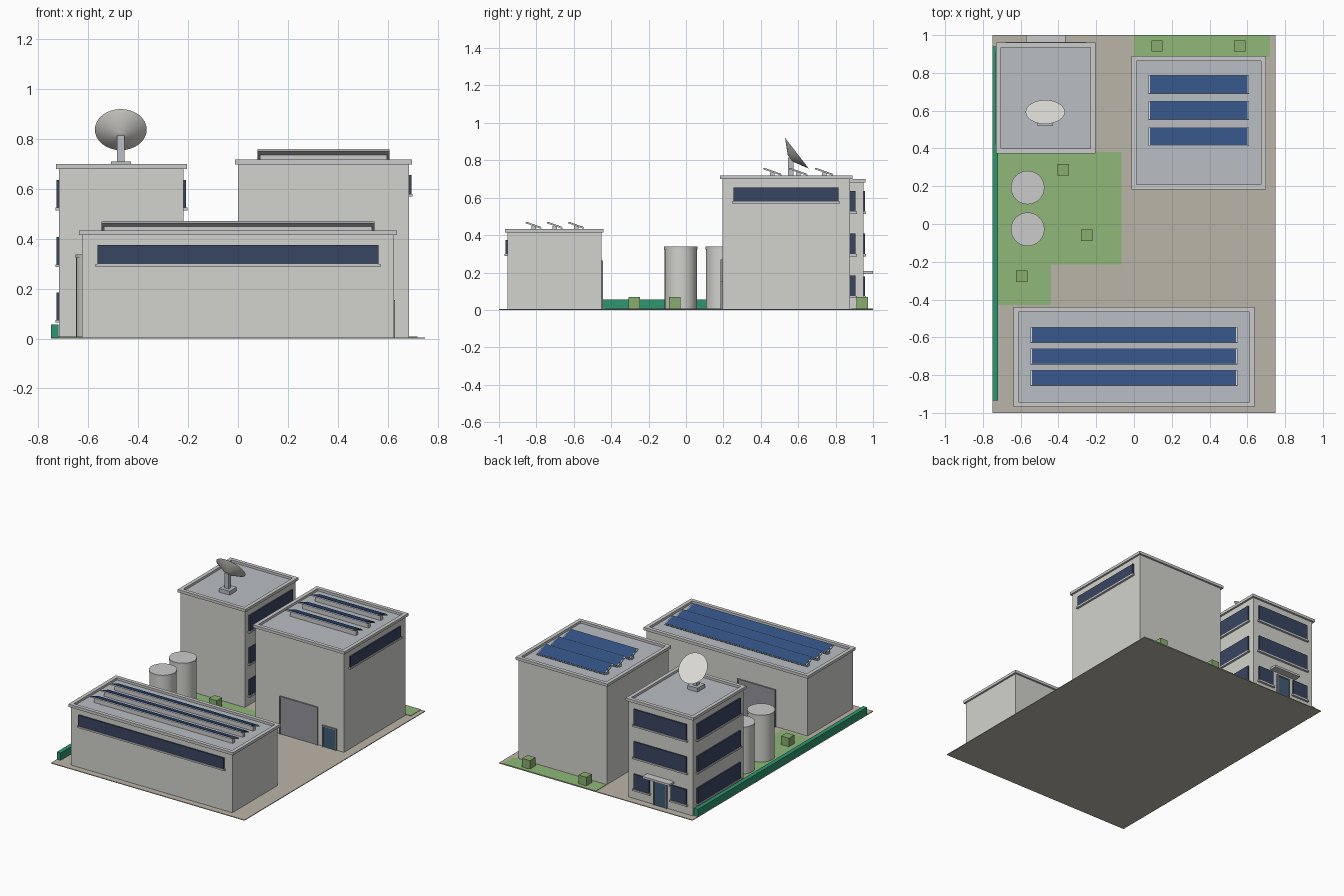
import bpy, bmesh, math
from mathutils import Matrix, Vector

if "Cube" in bpy.data.objects:
    bpy.data.objects.remove(bpy.data.objects["Cube"])

COL = {
    "paving": (0.50, 0.46, 0.39, 1), "grass": (0.28, 0.48, 0.19, 1),
    "bush": (0.25, 0.42, 0.16, 1), "hedge": (0.03, 0.30, 0.16, 1),
    "wall": (0.65, 0.65, 0.61, 1), "roof": (0.49, 0.52, 0.56, 1),
    "glass": (0.04, 0.06, 0.12, 1), "solar": (0.03, 0.08, 0.22, 1),
    "door": (0.05, 0.11, 0.18, 1), "shutter": (0.30, 0.30, 0.33, 1),
    "trim": (0.68, 0.68, 0.66, 1), "dish": (0.75, 0.74, 0.69, 1),
}
MATS = {}


def material(key):
    if key not in MATS:
        MATS[key] = bpy.data.materials.new(key)
        MATS[key].diffuse_color = COL[key]
    return MATS[key]


def finish(name, bm, col):
    me = bpy.data.meshes.new(name)
    bm.to_mesh(me)
    bm.free()
    ob = bpy.data.objects.new(name, me)
    bpy.context.collection.objects.link(ob)
    me.materials.append(material(col))
    return ob


def boxes(name, col, *ranges):
    """Axis-aligned boxes given as (x0, x1, y0, y1, z0, z1), joined in one mesh."""
    bm = bmesh.new()
    for x0, x1, y0, y1, z0, z1 in ranges:
        m = Matrix.Translation(((x0 + x1) / 2, (y0 + y1) / 2, (z0 + z1) / 2))
        bmesh.ops.create_cube(bm, size=1, matrix=m @ Matrix.Diagonal((x1 - x0, y1 - y0, z1 - z0, 1)))
    return finish(name, bm, col)


def cone(name, col, r1, r2, depth, matrix, segs=32):
    bm = bmesh.new()
    bmesh.ops.create_cone(bm, cap_ends=True, segments=segs, radius1=r1, radius2=r2,
                          depth=depth, matrix=matrix)
    ob = finish(name, bm, col)
    bpy.context.view_layer.objects.active = ob
    ob.select_set(True)
    bpy.ops.object.shade_smooth_by_angle(angle=math.radians(35))
    ob.select_set(False)
    return ob


def building(name, x0, x1, y0, y1, top):
    """Walls, recessed roof and raised parapet ring."""
    o, i, low = 0.013, 0.013, top - 0.019
    boxes(name + "_walls", "wall", (x0, x1, y0, y1, 0.005, low))
    boxes(name + "_roof", "roof", (x0 + i, x1 - i, y0 + i, y1 - i, low - 0.002, low + 0.003))
    boxes(name + "_parapet", "trim",
          (x0 - o, x1 + o, y0 - o, y0 + i, low, top), (x0 - o, x1 + o, y1 - i, y1 + o, low, top),
          (x0 - o, x0 + i, y0 + i, y1 - i, low, top), (x1 - i, x1 + o, y0 + i, y1 - i, low, top))


def wall_part(name, col, axis, side, plane, a, b, z0, z1, out):
    """Slab standing proud of a wall; a..b runs along the wall."""
    p, q = sorted((plane - side * 0.005, plane + side * out))
    boxes(name, col, (p, q, a, b, z0, z1) if axis == "x" else (a, b, p, q, z0, z1))


def window(name, axis, side, plane, a, b, z0, z1):
    wall_part(name + "_glass", "glass", axis, side, plane, a, b, z0, z1, 0.010)
    wall_part(name + "_sill", "trim", axis, side, plane, a - 0.008, b + 0.008, z0 - 0.011, z0, 0.015)


def door(name, col, side, plane, a, b, h):
    f = 0.008
    wall_part(name + "_panel", col, "y", side, plane, a + f, b - f, 0.005, h - f, 0.005)
    for i, (p, q, z) in enumerate(((a, a + f, 0.005), (b - f, b, 0.005), (a + f, b - f, h - f))):
        wall_part(f"{name}_frame_{i}", "shutter", "y", side, plane, p, q, z, h, 0.010)


def solar_row(name, x0, x1, yc, depth, roof, rise):
    """Tilted framed panel, high edge towards the front, on a low rail."""
    tilt = math.atan2(rise, depth)
    length = math.hypot(rise, depth)
    base = Matrix.Translation(((x0 + x1) / 2, yc, roof + 0.019 + rise / 2)) @ Matrix.Rotation(-tilt, 4, "X")
    for part, col, shrink, z, t in (("frame", "trim", 0, 0, 0.007), ("cells", "solar", 0.014, 0.003, 0.005)):
        bm = bmesh.new()
        m = base @ Matrix.Translation((0, 0, z)) @ Matrix.Diagonal((x1 - x0 - shrink, length - shrink / 2, t, 1))
        bmesh.ops.create_cube(bm, size=1, matrix=m)
        finish(f"{name}_{part}", bm, col)
    boxes(name + "_rail", "trim", (x0 + 0.01, x1 - 0.01, yc - 0.012, yc + 0.012, roof, roof + 0.016 + rise / 2))


# Site: paving, lawns, hedge, bushes
boxes("paving", "paving", (-0.75, 0.75, -1, 1, 0, 0.005))
boxes("lawn", "grass", (-0.72, -0.065, -0.215, 0.38, 0.003, 0.008),
      (-0.72, -0.44, -0.43, -0.215, 0.003, 0.008), (0, 0.72, 0.885, 1, 0.003, 0.008))
boxes("hedge", "hedge", (-0.75, -0.72, -0.935, 0.94, 0.004, 0.056))
for n, (x, y) in enumerate(((-0.375, 0.287), (-0.25, -0.06), (-0.595, -0.277), (0.122, 0.942), (0.56, 0.942))):
    boxes(f"bush_{n}", "bush", (x - 0.03, x + 0.03, y - 0.03, y + 0.03, 0.006, 0.068))

# Long front hall
building("long_hall", -0.625, 0.625, -0.955, -0.453, 0.434)
window("long_hall_window", "y", -1, -0.955, -0.563, 0.563, 0.299, 0.375)
door("long_hall_shutter", "shutter", 1, -0.453, -0.38, -0.085, 0.265)
for n in range(3):
    solar_row(f"long_hall_solar_{n}", -0.548, 0.548, -0.588 - 0.1135 * n, 0.083, 0.418, 0.030)

# Tall rear hall
building("tall_hall", 0.0, 0.685, 0.195, 0.877, 0.718)
window("tall_hall_window", "x", 1, 0.685, 0.255, 0.815, 0.58, 0.655)
door("tall_hall_shutter", "shutter", -1, 0.195, 0.19, 0.485, 0.27)
door("tall_hall_door", "door", -1, 0.195, 0.52, 0.63, 0.155)
for n in range(3):
    solar_row(f"tall_hall_solar_{n}", 0.078, 0.608, 0.738 - 0.138 * n, 0.098, 0.702, 0.035)

# Office block: ribbon windows on three sides, entrance at the rear
building("office", -0.717, -0.218, 0.387, 0.948, 0.70)
for n, z in enumerate((0.075, 0.298, 0.525)):
    window(f"office_left_window_{n}", "x", -1, -0.717, 0.43, 0.905, z, z + 0.11)
    window(f"office_right_window_{n}", "x", 1, -0.218, 0.43, 0.905, z, z + 0.11)
    if n:
        window(f"office_rear_window_{n}", "y", 1, 0.948, -0.672, -0.263, z, z + 0.11)
for n, x in enumerate((-0.612, -0.323)):
    window(f"office_ground_window_{n}", "y", 1, 0.948, x - 0.06, x + 0.06, 0.075, 0.18)
door("office_door", "door", 1, 0.948, -0.52, -0.415, 0.175)
boxes("entrance_canopy", "trim", (-0.572, -0.363, 0.943, 1.0, 0.192, 0.207))

# Dish on its mast
boxes("dish_base", "roof", (-0.51, -0.43, 0.52, 0.60, 0.68, 0.711))
boxes("dish_mast", "roof", (-0.485, -0.455, 0.545, 0.575, 0.705, 0.815))
rot = Matrix.Rotation(-math.acos(0.61), 4, "X")
normal = rot @ Vector((0, 0, 1))
cone("dish", "dish", 0.022, 0.104, 0.045,
     Matrix.Translation(Vector((-0.47, 0.593, 0.838)) - normal * 0.0225) @ rot)

# Storage tanks with lids
for n, y in enumerate((0.193, -0.028)):
    cone(f"tank_{n}", "wall", 0.086, 0.086, 0.32, Matrix.Translation((-0.563, y, 0.165)))
    cone(f"tank_lid_{n}", "trim", 0.089, 0.089, 0.014, Matrix.Translation((-0.563, y, 0.331)))

for m in bpy.data.materials:
    if m.users and not m.is_grease_pencil:
        m.use_nodes = True
        m.node_tree.nodes["Principled BSDF"].inputs["Base Color"].default_value = m.diffuse_color
